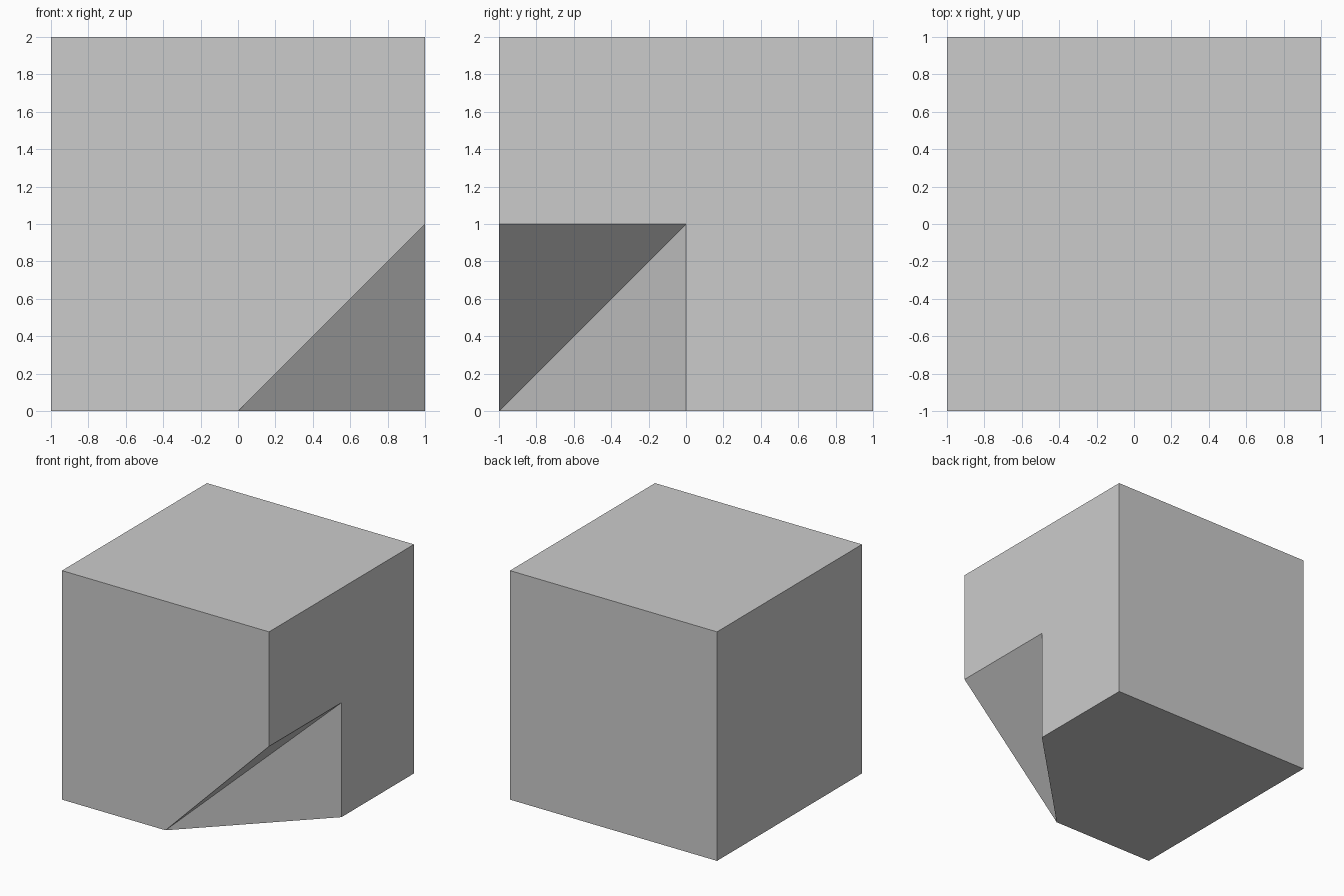
import bpy, bmesh
from mathutils import Vector

if "Cube" in bpy.data.objects:
    bpy.data.objects.remove(bpy.data.objects["Cube"])

bm = bmesh.new()
bmesh.ops.create_cube(bm, size=2)
bmesh.ops.translate(bm, verts=bm.verts, vec=(0, 0, 1))


def corner(x, y, z):
    return min(bm.verts, key=lambda v: (v.co - Vector((x, y, z))).length)


# Remove the lower front right corner and its three faces
bmesh.ops.delete(bm, geom=[corner(1, -1, 0)], context='VERTS')

# Remaining corners around the opening
flb, flt = corner(-1, -1, 0), corner(-1, -1, 2)
frt, brt = corner(1, -1, 2), corner(1, 1, 2)
brb, blb = corner(1, 1, 0), corner(-1, 1, 0)

# Notch points: tip on the front edge, square opening on the right side
tip = bm.verts.new((0, -1, 0))
front = bm.verts.new((1, -1, 1))
inner = bm.verts.new((1, 0, 1))
foot = bm.verts.new((1, 0, 0))

for face in (
    (flb, tip, front, frt, flt),           # front
    (frt, front, inner, foot, brb, brt),   # right side
    (flb, blb, brb, foot, tip),            # underside
    (tip, inner, front),                   # sloping notch ceiling
    (tip, foot, inner),                    # upright notch wall
):
    bm.faces.new(face)

bmesh.ops.recalc_face_normals(bm, faces=bm.faces)
mesh = bpy.data.meshes.new("notched_cube")
bm.to_mesh(mesh)
bm.free()
bpy.context.collection.objects.link(bpy.data.objects.new("notched_cube", mesh))
